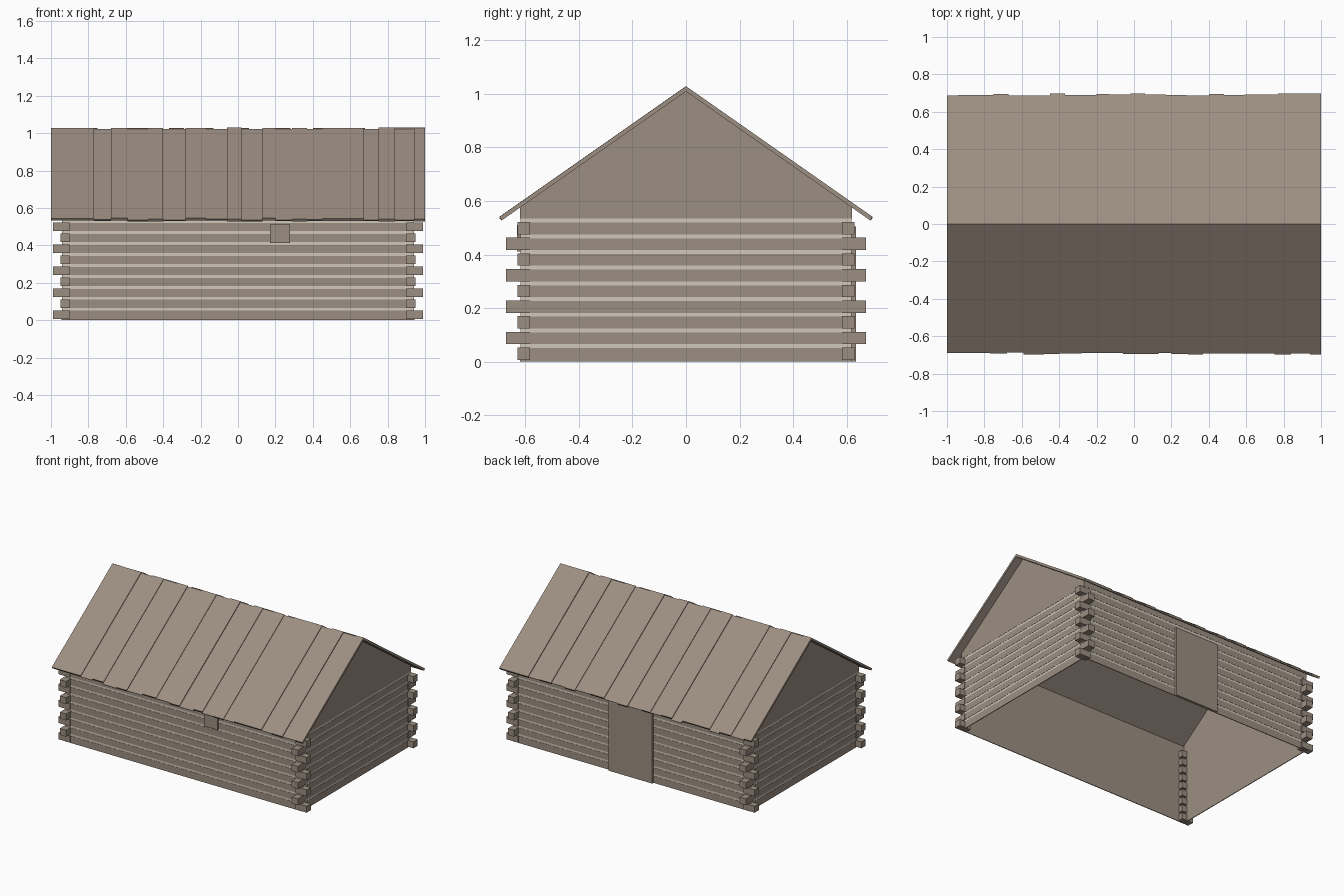
import bpy
import bmesh
import random
from mathutils import Vector

random.seed(4)
if "Cube" in bpy.data.objects:
    bpy.data.objects.remove(bpy.data.objects["Cube"], do_unlink=True)


def material(name, rgb):
    m = bpy.data.materials.new(name)
    m.use_nodes = True
    m.diffuse_color = (*rgb, 1)
    m.node_tree.nodes["Principled BSDF"].inputs["Base Color"].default_value = (*rgb, 1)
    return m


WOOD = material("weathered wood", (0.335, 0.272, 0.222))
CHINK = material("pale chinking", (0.64, 0.58, 0.49))


def finish(name, bm, mat):
    bmesh.ops.recalc_face_normals(bm, faces=bm.faces)
    mesh = bpy.data.meshes.new(name)
    bm.to_mesh(mesh)
    bm.free()
    mesh.materials.append(mat)
    ob = bpy.data.objects.new(name, mesh)
    bpy.context.collection.objects.link(ob)
    return ob


def add_box(bm, lo, hi):
    lo, hi = Vector(lo), Vector(hi)
    made = bmesh.ops.create_cube(bm, size=1)["verts"]
    bmesh.ops.scale(bm, vec=hi - lo, verts=made)
    bmesh.ops.translate(bm, vec=(lo + hi) / 2, verts=made)


def add_prism(bm, profile, x0, x1):
    """Extrude a y-z profile along x."""
    face = bm.faces.new([bm.verts.new((x0, y, z)) for y, z in profile])
    ext = bmesh.ops.extrude_face_region(bm, geom=[face])["geom"]
    moved = [v for v in ext if isinstance(v, bmesh.types.BMVert)]
    bmesh.ops.translate(bm, vec=(x1 - x0, 0, 0), verts=moved)


# Overall sizes: log face planes, wall top, log spacing
WX, WY, TOP = 0.943, 0.62, 0.535
COURSES = 9
PITCH = 0.0586
LOG_LOW, LOG_HIGH = 0.0065, 0.0505
RELIEF = 0.0015
SKIN = 0.002
RIDGE, EAVE_Y, EAVE_Z, THICK = 1.028, 0.69, 0.545, 0.019
SLOPE = (RIDGE - EAVE_Z) / EAVE_Y


def wall_ring(name, outer_inset, mat):
    """Four thin panels, open above and below."""
    bm = bmesh.new()
    ox, oy = WX - outer_inset, WY - outer_inset
    for s in (-1, 1):
        ya, yb = sorted((s * oy, s * (oy - SKIN)))
        add_box(bm, (-ox, ya, 0), (ox, yb, TOP))
        xa, xb = sorted((s * ox, s * (ox - SKIN)))
        add_box(bm, (xa, -oy, 0), (xb, oy, TOP))
    return finish(name, bm, mat)


wall_ring("chinking", RELIEF, CHINK)
wall_ring("inner_wall_lining", RELIEF + SKIN, WOOD)

# Log faces in slight relief on all four walls
long_logs, side_logs = bmesh.new(), bmesh.new()
for i in range(COURSES):
    z0 = i * PITCH + LOG_LOW if i else 0
    z1 = i * PITCH + LOG_HIGH
    for s in (-1, 1):
        ya, yb = sorted((s * (WY - RELIEF), s * WY))
        add_box(long_logs, (-WX, ya, z0), (WX, yb, z1))
        xa, xb = sorted((s * (WX - RELIEF), s * WX))
        add_box(side_logs, (xa, -WY, z0), (xb, WY, z1))
finish("long_wall_logs", long_logs, WOOD)
finish("side_wall_logs", side_logs, WOOD)

# Interlocking log ends, alternating direction with each course
ends = bmesh.new()
for i in range(COURSES):
    z0 = LOG_LOW + i * PITCH
    reach_x, reach_y = (0.988, 0.63) if i % 2 == 0 else (0.948, 0.672)
    for sx in (-1, 1):
        for sy in (-1, 1):
            xa, xb = sorted((sx * 0.898, sx * reach_x))
            ya, yb = sorted((sy * 0.583, sy * reach_y))
            add_box(ends, (xa, ya, z0), (xb, yb, z0 + 0.046))
finish("corner_log_ends", ends, WOOD)

# Gable panels closing the wall tops up to the roof
gables = bmesh.new()
peak = RIDGE - THICK
shoulder = peak - SLOPE * WY
for s in (-1, 1):
    add_prism(gables, [(-WY, TOP), (WY, TOP), (WY, shoulder), (0, peak), (-WY, shoulder)],
              s * WX, s * (WX - 2 * SKIN))
finish("gables", gables, WOOD)

# Plates between the long wall tops and the roof
plates = bmesh.new()
for s in (-1, 1):
    ya, yb = sorted((s * (WY - 2 * SKIN), s * WY))
    add_box(plates, (-WX, ya, TOP), (WX, yb, shoulder))
finish("wall_top_plates", plates, WOOD)

# Roof planks with uneven widths, stepped faces and ragged eaves
seams = [-1, -0.77, -0.68, -0.59, -0.48, -0.40, -0.28, -0.17, -0.06, 0.02,
         0.13, 0.20, 0.29, 0.37, 0.45, 0.67, 0.75, 0.84, 0.94, 1]
for side, name in ((-1, "front_roof_planks"), (1, "back_roof_planks")):
    roof = bmesh.new()
    for i, (a, b) in enumerate(zip(seams, seams[1:])):
        y = EAVE_Y + random.uniform(-0.003, 0.008)
        top = RIDGE - 0.006 * (i % 2) + random.uniform(-0.001, 0.001)
        y_in = y - 0.009
        profile = [(0, top), (side * y, top - SLOPE * y),
                   (side * y_in, peak - SLOPE * y_in), (0, peak)]
        add_prism(roof, profile, -side * a, -side * b)
    finish(name, roof, WOOD)

# Back door and front shutter
door = bmesh.new()
add_box(door, (-0.175, WY - RELIEF, 0), (0.172, 0.634, 0.505))
finish("back_door", door, WOOD)
shutter = bmesh.new()
add_box(shutter, (0.17, -0.631, 0.412), (0.278, -WY + RELIEF, 0.51))
finish("front_shutter", shutter, WOOD)
